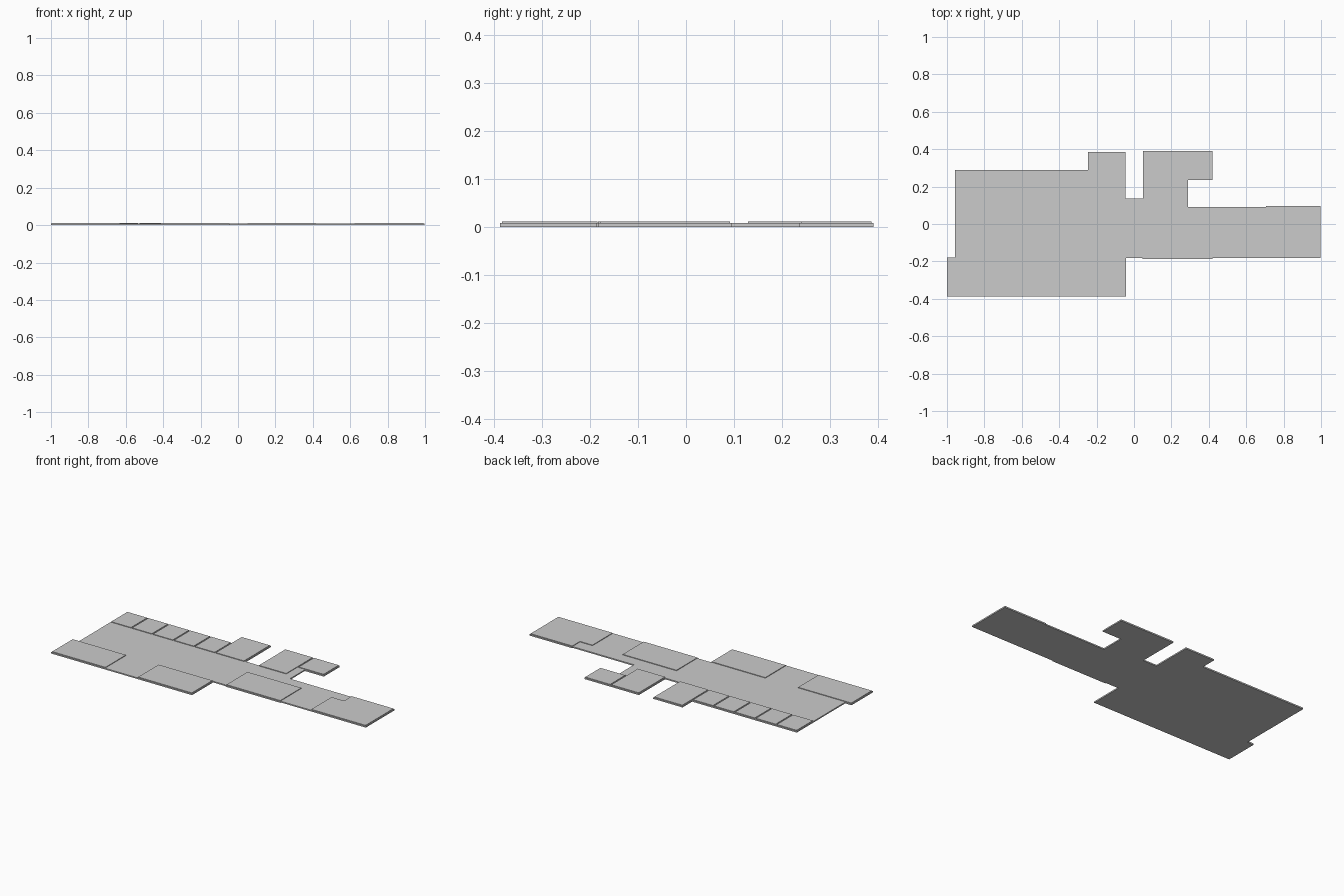
import bpy, bmesh

if "Cube" in bpy.data.objects:
    bpy.data.objects.remove(bpy.data.objects["Cube"])

FLOOR_TOP, ROOM_TOP, INSET = 0.0078, 0.0117, 0.004


def slab(name, outline, z0, z1):
    """Extrude a flat counter-clockwise outline into a closed slab."""
    bm = bmesh.new()
    face = bm.faces.new([bm.verts.new((x, y, z0)) for x, y in outline])
    top = bmesh.ops.extrude_face_region(bm, geom=[face], use_keep_orig=True)
    verts = [g for g in top["geom"] if isinstance(g, bmesh.types.BMVert)]
    bmesh.ops.translate(bm, verts=verts, vec=(0, 0, z1 - z0))
    bmesh.ops.recalc_face_normals(bm, faces=bm.faces)
    mesh = bpy.data.meshes.new(name)
    bm.to_mesh(mesh)
    bm.free()
    obj = bpy.data.objects.new(name, mesh)
    bpy.context.collection.objects.link(obj)
    return obj


def room(name, x0, x1, y0, y1):
    """Raised rectangular room, slightly inset from its plot."""
    x0, x1, y0, y1 = x0 + INSET, x1 - INSET, y0 + INSET, y1 - INSET
    slab(name, [(x0, y0), (x1, y0), (x1, y1), (x0, y1)], FLOOR_TOP, ROOM_TOP)


# Floor plate of the whole plan
slab("floor_plate", [
    (-1, -0.387), (-0.042, -0.387), (-0.042, -0.182), (0.046, -0.182),
    (0.046, -0.187), (0.42, -0.187), (0.42, -0.182), (0.997, -0.182),
    (0.997, 0.096), (0.705, 0.096), (0.705, 0.091), (0.29, 0.091),
    (0.29, 0.235), (0.419, 0.235), (0.419, 0.39), (0.048, 0.39),
    (0.048, 0.135), (-0.046, 0.135), (-0.046, 0.384), (-0.245, 0.384),
    (-0.245, 0.29), (-0.957, 0.29), (-0.957, -0.18), (-1, -0.18)],
    0, FLOOR_TOP)

# Front rooms
room("front_room_left", -1, -0.63, -0.387, -0.18)
room("front_room_middle", -0.415, -0.042, -0.387, -0.18)
room("front_room_right", 0.046, 0.42, -0.187, 0.025)

# Row of five small rooms at the back
width = (0.957 - 0.245) / 5
for i in range(5):
    x = -0.957 + i * width
    room(f"small_room_{i + 1}", x, x + width, 0.125, 0.29)

# Larger back rooms
room("back_room_left", -0.245, -0.046, 0.125, 0.384)
room("back_room_right", 0.048, 0.242, 0.125, 0.39)
room("back_annex", 0.242, 0.419, 0.235, 0.39)

# L-shaped end room
slab("end_room", [
    (0.624, -0.178), (0.993, -0.178), (0.993, 0.092),
    (0.709, 0.092), (0.709, 0.018), (0.624, 0.018)], FLOOR_TOP, ROOM_TOP)
